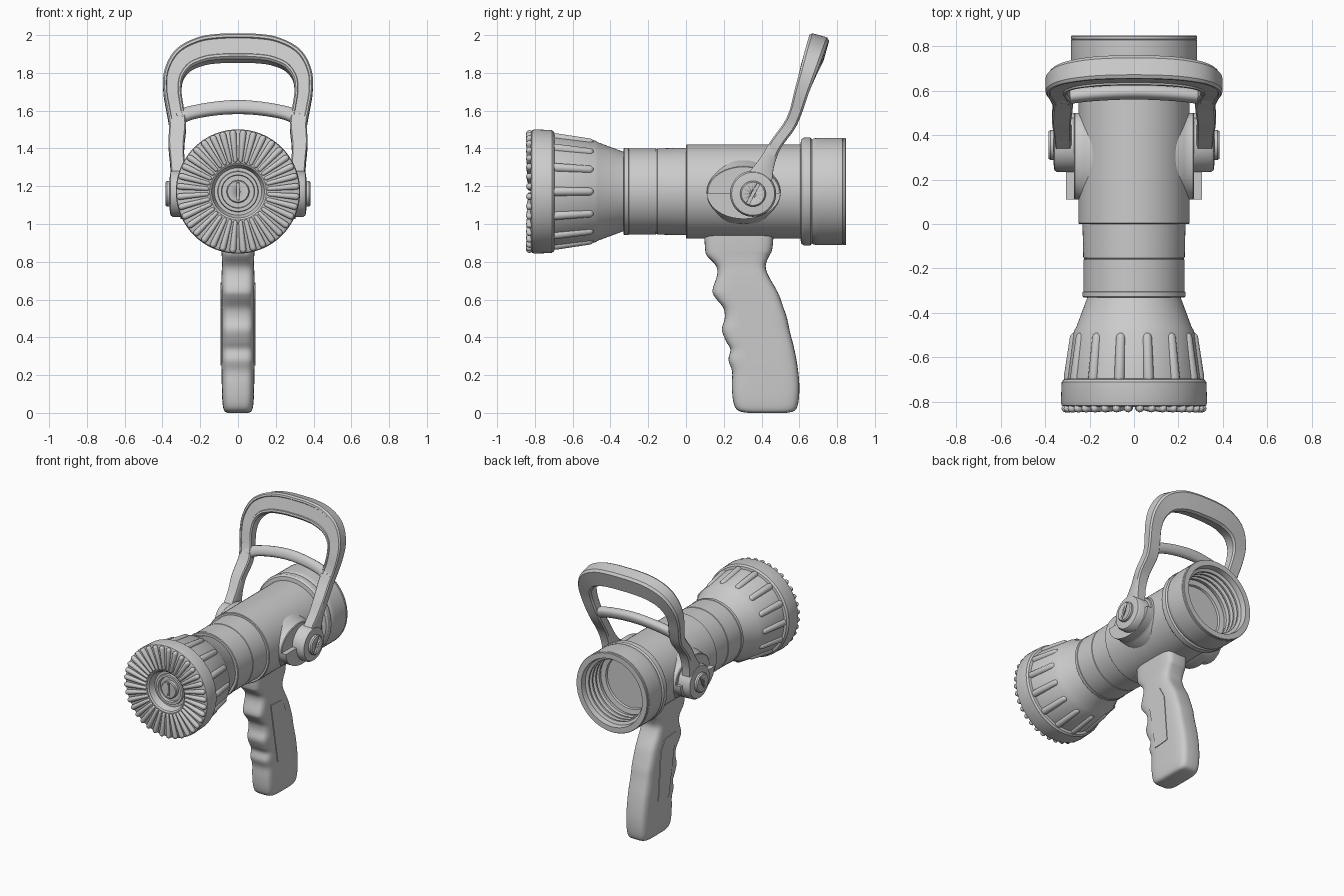
import bpy, bmesh, math
from mathutils import Vector, Matrix

if "Cube" in bpy.data.objects:
    bpy.data.objects.remove(bpy.data.objects["Cube"])

CZ = 1.172                                     # height of the barrel axis
ALONG_Y = Matrix.Translation((0, 0, CZ)) @ Matrix.Rotation(-math.pi / 2, 4, 'X')


def finish(name, bm, angle=35, mirror=False):
    bmesh.ops.remove_doubles(bm, verts=bm.verts, dist=1e-5)
    bmesh.ops.recalc_face_normals(bm, faces=bm.faces)
    me = bpy.data.meshes.new(name)
    bm.to_mesh(me)
    bm.free()
    me.shade_smooth()
    me.set_sharp_from_angle(angle=math.radians(angle))
    ob = bpy.data.objects.new(name, me)
    bpy.context.collection.objects.link(ob)
    if mirror:
        ob.modifiers.new("mirror", 'MIRROR')
    return ob


def skin(bm, rings, caps=True, loop=False):
    vs = [[bm.verts.new(p) for p in r] for r in rings]
    n = len(vs[0])
    for a, b in zip(vs, vs[1:] + vs[:1] if loop else vs[1:]):
        for i in range(n):
            j = (i + 1) % n
            bm.faces.new((a[i], a[j], b[j], b[i]))
    if caps and not loop:
        bm.faces.new(vs[0])
        bm.faces.new(vs[-1])


def lathe(bm, prof, mat, seg=72, loop=False):
    """Spin (radius, height) points about the local z axis."""
    ring = [(math.cos(2 * math.pi * i / seg), math.sin(2 * math.pi * i / seg)) for i in range(seg)]
    skin(bm, [[mat @ Vector((max(r, 1e-4) * c, max(r, 1e-4) * s, h)) for c, s in ring]
              for r, h in prof], loop=loop)


def capsule(bm, p0, p1, r0, r1, seg=10):
    p0, p1 = Vector(p0), Vector(p1)
    d = p1 - p0
    arc = [math.radians(a) for a in (90, 60, 30, 0)]
    prof = [(r0 * math.cos(a), -r0 * math.sin(a)) for a in arc]
    prof += [(r1 * math.cos(a), d.length + r1 * math.sin(a)) for a in reversed(arc)]
    lathe(bm, prof, Matrix.Translation(p0) @ d.to_track_quat('Z', 'Y').to_matrix().to_4x4(), seg)


def catmull(pts, n):
    P = [Vector(p) for p in pts]
    P = [P[0] * 2 - P[1]] + P + [P[-1] * 2 - P[-2]]
    out = []
    for a, b, c, d in zip(P, P[1:], P[2:], P[3:]):
        for k in range(n):
            t = k / n
            out.append((b * 2 + (c - a) * t + (a * 2 - b * 5 + c * 4 - d) * t * t
                        + (b * 3 - a - c * 3 + d) * t ** 3) * 0.5)
    return out + [P[-2]]


def superellipse(e, n):
    out = []
    for i in range(n):
        c, s = math.cos(2 * math.pi * i / n), math.sin(2 * math.pi * i / n)
        out.append((math.copysign(abs(c) ** (2 / e), c), math.copysign(abs(s) ** (2 / e), s)))
    return out


def sweep(name, half, section, n=6):
    """Half path of (x, y, z, half width, half depth, lean), mirrored across x = 0."""
    path = half + [(-p[0],) + p[1:] for p in reversed(half[:-1])]
    pts = catmull(path, n)
    rings = []
    for i, p in enumerate(pts):
        a, b = pts[max(i - 1, 0)], pts[min(i + 1, len(pts) - 1)]
        t = Vector(b[:3]) - Vector(a[:3])
        D = Vector((0, 1, -p[5])).normalized()
        N = t.cross(D).normalized()
        sec = [(u, -1 if v == -.85 and p[2] < 1.56 else v) for u, v in section]
        rings.append([Vector(p[:3]) + N * u * p[3] + D * v * p[4] for u, v in sec])
    bm = bmesh.new()
    skin(bm, rings)
    return finish(name, bm)


def spin_y(name, prof, loop=False):
    bm = bmesh.new()
    lathe(bm, prof, ALONG_Y, loop=loop)
    return finish(name, bm, 30)


def pivot_disc(bm, y, z, ry, rz, prof):
    m = Matrix.Translation((0, y, z)) @ Matrix.Rotation(math.pi / 2, 4, 'Y') @ Matrix.Diagonal((rz, ry, 1, 1))
    lathe(bm, prof, m, 48)


def cut(ob, size, loc, rot):
    bm = bmesh.new()
    bmesh.ops.create_cube(bm, size=1, matrix=Matrix.Translation(loc) @ rot @ Matrix.Diagonal((*size, 1)))
    c = finish(ob.name + "_cutter", bm)
    c.hide_render = c.hide_viewport = True
    m = ob.modifiers.new("slot", 'BOOLEAN')
    m.operation, m.object, m.solver = 'DIFFERENCE', c, 'EXACT'


# Nozzle head with a recessed cup in its face
spin_y("nozzle_head", [
    (0, -.765), (.085, -.765), (.088, -.785), (.105, -.785), (.108, -.77), (.125, -.77), (.14, -.815),
    (.15, -.822), (.31, -.822), (.325, -.815), (.329, -.80), (.325, -.71), (.315, -.698), (.298, -.695),
    (.27, -.48), (.26, -.465), (.208, -.325), (0, -.325)])
screw = spin_y("center_screw", [(0, -.75), (.06, -.75), (.06, -.788), (.055, -.793), (0, -.793)])
cut(screw, (.014, .03, .09), (0, -.793, CZ), Matrix.Identity(4))

# Radial teeth on the face, grip ribs round the head
bm = bmesh.new()
for k in range(36):
    a = 2 * math.pi * (k + .5) / 36
    c, s = math.cos(a), math.sin(a)
    capsule(bm, (.165 * c, -.826, CZ + .165 * s), (.309 * c, -.829, CZ + .309 * s), .011, .018)
finish("face_teeth", bm)
bm = bmesh.new()
for k in range(14):
    a = 2 * math.pi * k / 14
    c, s = math.cos(a), math.sin(a)
    capsule(bm, (.292 * c, -.69, CZ + .292 * s), (.267 * c, -.51, CZ + .267 * s), .024, .021, 14)
finish("head_ribs", bm)

# Barrel, valve body and threaded hose coupling
spin_y("barrel", [(0, -.33), (.227, -.33), (.231, -.326), (.231, -.305), (.228, -.303), (.228, -.16), (.225, -.158),
                  (.225, -.154), (.228, -.152), (.232, .02), (0, .02)])
spin_y("valve_body", [(0, 0), (.245, 0), (.249, .004), (.249, .63), (0, .63)])
thread = []
for k in range(4):
    y = .82 - k * .04
    thread += [(.238, y), (.238, y - .012), (.218, y - .02), (.218, y - .032)]
spin_y("hose_coupling", [
    (.25, .605), (.275, .61), (.285, .622), (.287, .64), (.285, .658), (.276, .668), (.281, .675),
    (.284, .70), (.284, .828), (.281, .83), (.284, .832), (.284, .843), (.281, .847), (.243, .847)]
    + thread + [(.225, .65), (.19, .645), (.185, .625), (0, .625), (0, .61)])

# Side bosses with the lever stop on their lower half
bm = bmesh.new()
pivot_disc(bm, .305, 1.168, .195, .138, [(0, .1), (1.3, .1), (1.22, .19), (1.06, .225), (1, .25), (1, .265), (.97, .27), (0, .27)])
finish("side_boss", bm, mirror=True)
bm = bmesh.new()
arc = [(.305 - .195 * math.cos(math.pi * i / 24), 1.165 - .138 * math.sin(math.pi * i / 24)) for i in range(25)]
skin(bm, [[(x, y, z) for y, z in arc] for x in (.15, .305)])
finish("lever_stop", bm, mirror=True)

# Lever pivots and slotted screws
bm = bmesh.new()
pivot_disc(bm, .355, 1.16, .122, .122, [(0, .24), (1, .24), (1, .345), (.93, .358), (.68, .362), (0, .362)])
finish("lever_pivot", bm, mirror=True)
bm = bmesh.new()
pivot_disc(bm, .355, 1.16, .068, .068, [(0, .34), (1, .34), (1, .376), (.9, .384), (0, .384)])
ob = finish("pivot_screw", bm)
cut(ob, (.03, .016, .12), (.385, .355, 1.16), Matrix.Rotation(-.5, 4, 'X'))
ob.modifiers.new("mirror", 'MIRROR')

# Lever handle: loop with a recessed front, and its cross bar
section = [(-1, -.75), (-.85, -1), (-.66, -1), (-.6, -.85), (.6, -.85), (.66, -1), (.85, -1), (1, -.75),
           (1, .7), (.8, 1), (-.8, 1), (-1, .7)]
sweep("lever_handle", [
    (.318, .36, 1.15, .037, .09, .3), (.318, .395, 1.25, .037, .065, .4), (.322, .43, 1.33, .038, .042, .5),
    (.326, .475, 1.42, .042, .033, .65), (.32, .547, 1.52, .045, .033, .6), (.332, .583, 1.6, .046, .033, .4),
    (.347, .612, 1.70, .048, .038, .28), (.338, .642, 1.79, .054, .044, .28), (.285, .668, 1.87, .064, .05, .28),
    (.19, .684, 1.915, .069, .053, .28), (.09, .69, 1.929, .07, .054, .28), (0, .691, 1.931, .07, .054, .28)], section)
sweep("handle_crossbar", [
    (.32, .565, 1.56, .04, .03, .4), (.25, .578, 1.588, .036, .03, .4), (.13, .588, 1.61, .036, .03, .4),
    (0, .592, 1.619, .037, .03, .4)], superellipse(2.5, 16))

# Pistol grip: stacked sections (z, front y, back y, half width)
levels = [(0, .33, .53, .055), (.008, .285, .568, .07), (.03, .26, .588, .079), (.08, .247, .598, .084),
          (.15, .243, .60, .086), (.22, .244, .594, .087), (.28, .225, .585, .088), (.335, .235, .574, .088),
          (.38, .212, .563, .088), (.44, .19, .548, .088), (.50, .205, .535, .088), (.555, .198, .517, .088),
          (.61, .155, .498, .088), (.65, .14, .48, .088), (.73, .165, .435, .087), (.78, .158, .422, .085),
          (.83, .112, .44, .086), (.86, .102, .455, .088), (.92, .098, .462, .09), (.98, .098, .462, .09)]
bm = bmesh.new()
shape = superellipse(4.5, 40)
skin(bm, [[((u * hw), (f + b) / 2 + v * (b - f) / 2, z) for u, v in shape] for z, f, b, hw in catmull(levels, 4)])
finish("pistol_grip", bm, 50)

# Raised side panels of the grip
bm = bmesh.new()
quad = [(.325, .25), (.445, .26), (.415, .60), (.37, .68), (.245, .69)]
skin(bm, [[(x, y, z) for y, z in quad] for x in (.06, .092)])
ob = finish("grip_panel", bm, mirror=True)
